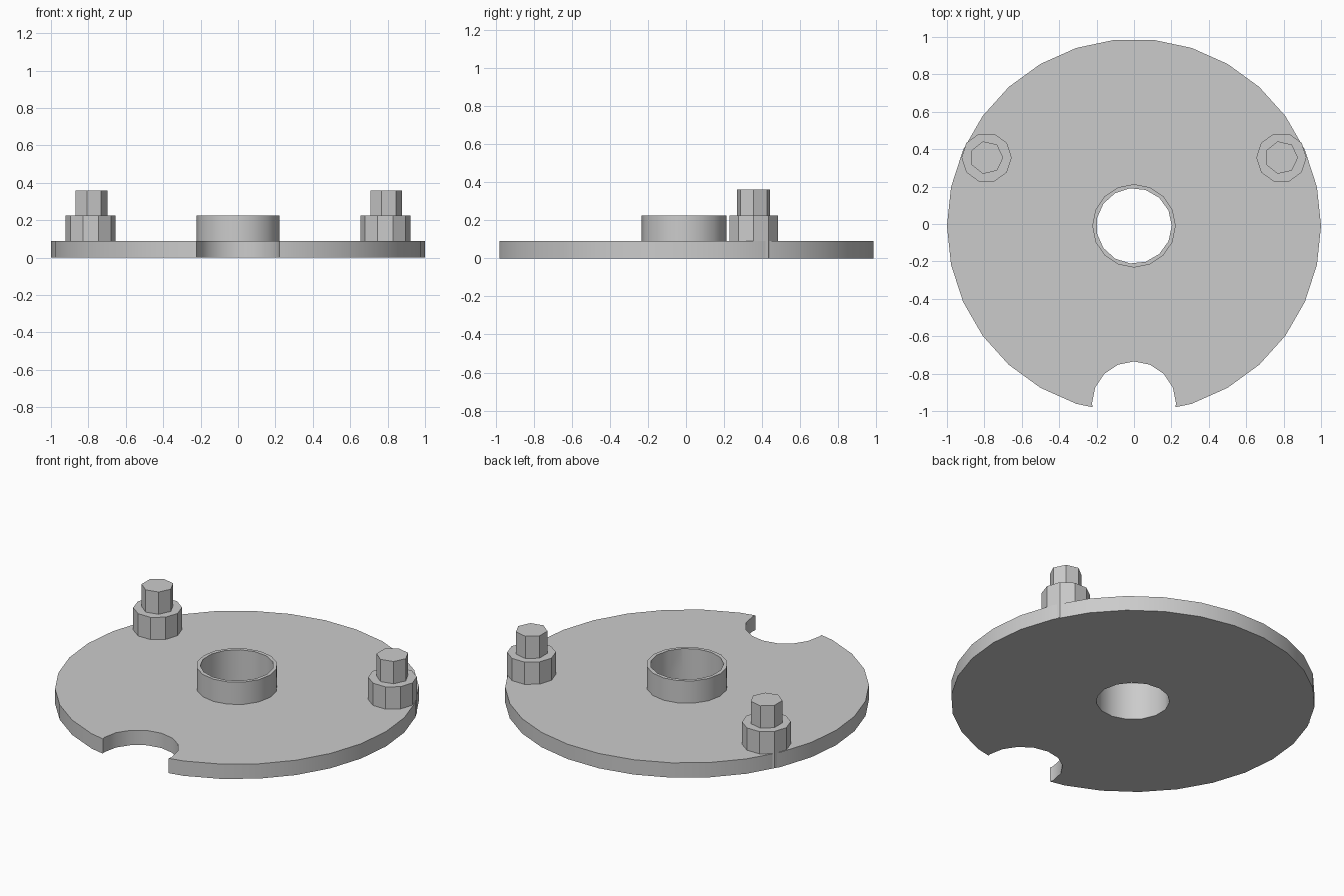
import bpy
import math

CY = -0.01          # disc centre, shifted by the notch
PLATE_TOP, COLLAR_TOP, PIN_TOP = 0.09, 0.225, 0.36

cube = bpy.data.objects.get("Cube")
if cube:
    bpy.data.objects.remove(cube, do_unlink=True)

grey = bpy.data.materials.new("plain grey")
grey.use_nodes = True
colour = (0.6, 0.6, 0.6, 1.0)
grey.diffuse_color = colour
grey.node_tree.nodes["Principled BSDF"].inputs["Base Color"].default_value = colour


def prism(name, x, y, radius, sides, bottom, top):
    """Upright prism with its first corner on the +x side."""
    bpy.ops.mesh.primitive_cylinder_add(
        vertices=sides, radius=radius, depth=top - bottom,
        location=(x, y, (top + bottom) / 2))
    obj = bpy.context.object
    obj.name = name
    # the primitive starts its first corner on +y
    obj.rotation_euler.z = -math.pi / 2
    bpy.ops.object.transform_apply(location=True, rotation=True, scale=True)
    obj.data.materials.append(grey)
    return obj


def cut(obj, cutter):
    mod = obj.modifiers.new("cut", 'BOOLEAN')
    mod.operation = 'DIFFERENCE'
    mod.solver = 'EXACT'
    mod.object = cutter
    bpy.ops.object.select_all(action='DESELECT')
    bpy.context.view_layer.objects.active = obj
    obj.select_set(True)
    bpy.ops.object.modifier_apply(modifier=mod.name)


# Base disc and raised centre collar
base_disc = prism("base_disc", 0, CY, 1.0, 30, 0, PLATE_TOP)
centre_collar = prism("centre_collar", 0, CY, 0.223, 16, PLATE_TOP, COLLAR_TOP)

# Through bore and rim notch
bore = prism("bore_cutter", 0, CY, 0.202, 15, -0.5, 1)
notch = prism("notch_cutter", 0, -0.96, 0.225, 16, -0.5, 1)
cut(base_disc, bore)
cut(centre_collar, bore)
cut(base_disc, notch)
for cutter in (bore, notch):
    bpy.data.objects.remove(cutter, do_unlink=True)

# Smooth round walls, crisp rims
for obj in (base_disc, centre_collar):
    bpy.ops.object.select_all(action='DESELECT')
    bpy.context.view_layer.objects.active = obj
    obj.select_set(True)
    bpy.ops.object.shade_smooth_by_angle(angle=math.radians(35))

# Two stepped, flat-sided studs
for side, x in (("left", 0.788), ("right", -0.788)):
    prism(side + "_stud_base", x, 0.355, 0.134, 10, 0.002, COLLAR_TOP)
    prism(side + "_stud_pin", x, 0.355, 0.089, 7, COLLAR_TOP, PIN_TOP)
